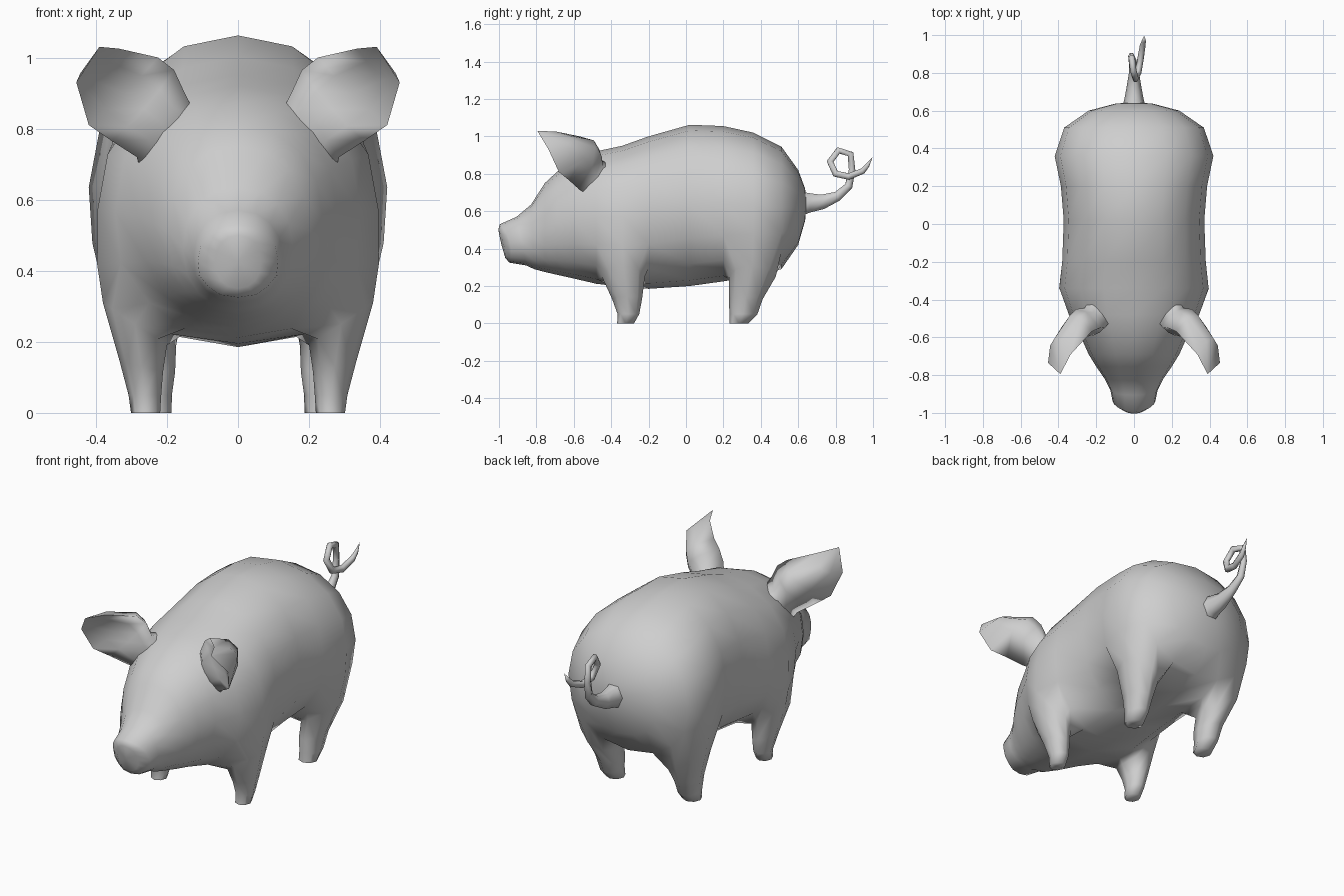
import bpy, bmesh, math
from mathutils import Vector

if "Cube" in bpy.data.objects:
    bpy.data.objects.remove(bpy.data.objects["Cube"])

skin = bpy.data.materials.new("skin_grey")
skin.diffuse_color = (0.62, 0.62, 0.62, 1)
skin.use_nodes = True
skin.node_tree.nodes["Principled BSDF"].inputs["Base Color"].default_value = skin.diffuse_color


def finish(bm, name, angle=85):
    bmesh.ops.recalc_face_normals(bm, faces=bm.faces)
    mesh = bpy.data.meshes.new(name)
    bm.to_mesh(mesh)
    bm.free()
    mesh.materials.append(skin)
    ob = bpy.data.objects.new(name, mesh)
    bpy.context.collection.objects.link(ob)
    bpy.ops.object.select_all(action='DESELECT')
    ob.select_set(True)
    bpy.context.view_layer.objects.active = ob
    bpy.ops.object.shade_smooth_by_angle(angle=math.radians(angle))
    return ob


def bridge(bm, a, b):
    n = len(a)
    for i in range(n):
        bm.faces.new((a[i], a[(i + 1) % n], b[(i + 1) % n], b[i]))


def fan(bm, ring, tip):
    v = bm.verts.new(tip)
    for i in range(len(ring)):
        bm.faces.new((ring[i], ring[(i + 1) % len(ring)], v))


def power(v, e):
    return math.copysign(abs(v) ** e, v)


# Body: rings along y as (y, top, bottom, half width, lean, side sweep, hip bulge)
SIDES = 16
stations = [
    (-0.985, 0.50, 0.35, 0.065, -0.25, 0.01, 1), (-0.97, 0.53, 0.325, 0.113, -0.25, 0.03, 1.03),
    (-0.88, 0.57, 0.31, 0.125, -0.2, 0, 1.03), (-0.82, 0.635, 0.29, 0.155, -0.05, 0, 1),
    (-0.755, 0.75, 0.275, 0.20, 0, 0, 1), (-0.69, 0.81, 0.26, 0.24, 0, 0, 1),
    (-0.60, 0.87, 0.24, 0.28, 0, 0, 1),
    (-0.48, 0.92, 0.212, 0.345, 0, 0, 1.03), (-0.34, 0.95, 0.195, 0.395, 0, 0, 1.08),
    (-0.20, 1.00, 0.185, 0.38, 0, 0, 1.03), (0.02, 1.062, 0.20, 0.372, 0, 0, 1),
    (0.20, 1.055, 0.225, 0.387, 0, 0, 1.02), (0.36, 1.02, 0.25, 0.42, 0, 0, 1.05),
    (0.51, 0.945, 0.29, 0.37, 0, 0, 1.02), (0.60, 0.82, 0.42, 0.24, 0, 0, 1),
    (0.637, 0.72, 0.55, 0.10, 0, 0, 1)]
bm = bmesh.new()
rings = []
for y, top, bottom, half, lean, sweep, hip in stations:
    ring = []
    for k in range(SIDES):
        a = 2 * math.pi * k / SIDES
        dz = (top - bottom) / 2 * power(math.cos(a), 0.93)
        x = half * power(math.sin(a), 0.93)
        if k in (5, 11):
            x *= hip
        elif k in (7, 9) and y < 0:
            x *= 2 * hip - 1
        ring.append(bm.verts.new((x, y + lean * dz + sweep * math.sin(a) ** 2, (top + bottom) / 2 + dz)))
    rings.append(ring)

# Legs: rings as (z, centre x, centre y, radius x, radius y, outward tilt)
front = [(0.25, 0.29, -0.335, 0.09, 0.115, 0.06), (0.13, 0.272, -0.315, 0.061, 0.08, 0.015),
         (0.05, 0.262, -0.308, 0.046, 0.058, 0), (0.0, 0.26, -0.323, 0.041, 0.045, 0)]
rear = [(0.25, 0.272, 0.355, 0.098, 0.125, 0.06), (0.13, 0.245, 0.32, 0.068, 0.09, 0.015),
        (0.05, 0.24, 0.307, 0.054, 0.075, 0), (0.0, 0.237, 0.283, 0.05, 0.05, 0)]
legs = [(8, front), (12, rear)]
AROUND = [(-1, -1), (0, -1), (1, -1), (1, 0), (1, 1), (0, 1), (-1, 1), (-1, 0)]
K_LEG = 6  # ring position on the lower side where a leg grows

# Body skin, leaving openings for the four legs
openings = {(m + i, k) for m, _ in legs for i in (-1, 0)
            for k in (K_LEG - 1, K_LEG, SIDES - K_LEG - 1, SIDES - K_LEG)}
for r in range(len(rings) - 1):
    for k in range(SIDES):
        if (r, k) not in openings:
            n = (k + 1) % SIDES
            bm.faces.new((rings[r][k], rings[r][n], rings[r + 1][n], rings[r + 1][k]))
fan(bm, rings[0], (0, -0.988, 0.425))
fan(bm, rings[-1], (0, 0.645, 0.64))

# Legs grown out of the openings
for m, rows in legs:
    for side in (1, -1):
        prev = []
        for i, j in AROUND:
            k = K_LEG + j
            prev.append(rings[m + i][k if side > 0 else SIDES - k])
        for z, cx, cy, rx, ry, tilt in rows:
            ring = []
            for i, j in AROUND:
                d = math.hypot(i, j)
                ring.append(bm.verts.new((side * (cx - rx * j / d), cy + ry * i / d, z - tilt * j / d)))
            bridge(bm, prev, ring)
            prev = ring
        bm.faces.new(prev)
loose = [v for v in bm.verts if not v.link_faces]
bmesh.ops.delete(bm, geom=loose, context='VERTS')
finish(bm, "body_with_legs")

# Ears: cupped sections as (outer edge, inner edge, back middle, hollow middle)
ear_sections = [
    ((0.27, -0.50, 0.67), (0.12, -0.51, 0.84), (0.23, -0.37, 0.83), (0.18, -0.55, 0.75)),
    ((0.285, -0.575, 0.72), (0.15, -0.545, 0.90), (0.258, -0.445, 0.84), (0.215, -0.59, 0.815)),
    ((0.355, -0.625, 0.765), (0.18, -0.55, 0.965), (0.305, -0.45, 0.89), (0.265, -0.59, 0.855)),
    ((0.42, -0.68, 0.81), (0.225, -0.57, 1.0), (0.34, -0.485, 0.94), (0.32, -0.60, 0.90)),
    ((0.455, -0.735, 0.93), (0.335, -0.69, 1.025), (0.42, -0.605, 0.98), (0.39, -0.68, 0.96))]


def arc(a, b, mid, steps=4):
    ctrl = 2 * mid - (a + b) / 2
    return [a * (1 - t) ** 2 + ctrl * 2 * t * (1 - t) + b * t * t
            for t in (i / steps for i in range(steps))]


for side, name in ((1, "left_ear"), (-1, "right_ear")):
    bm = bmesh.new()
    prev = None
    for section in ear_sections:
        a, b, back, hollow = (Vector((p[0] * side, p[1], p[2])) for p in section)
        ring = [bm.verts.new(p) for p in arc(a, b, back) + arc(b, a, hollow)]
        if prev:
            bridge(bm, prev, ring)
        prev = ring
    fan(bm, prev, (0.39 * side, -0.795, 1.03))
    finish(bm, name, 130)

# Curly tail: path points with radius
tail = [(0, 0.60, 0.64, 0.08), (0, 0.66, 0.645, 0.06), (0, 0.73, 0.65, 0.045),
        (0, 0.81, 0.68, 0.03), (-0.008, 0.87, 0.735, 0.024), (-0.014, 0.888, 0.82, 0.02),
        (-0.012, 0.88, 0.905, 0.02), (-0.004, 0.815, 0.925, 0.02), (0.008, 0.77, 0.865, 0.02),
        (0.022, 0.80, 0.80, 0.02), (0.034, 0.87, 0.785, 0.02), (0.046, 0.945, 0.815, 0.018),
        (0.052, 0.97, 0.845, 0.013)]
bm = bmesh.new()
prev = None
for n, (x, y, z, r) in enumerate(tail):
    before = Vector(tail[max(n - 1, 0)][:3])
    after = Vector(tail[min(n + 1, len(tail) - 1)][:3])
    along = (after - before).normalized()
    up = Vector((1, 0, 0)).cross(along).normalized()
    across = along.cross(up)
    ring = []
    for k in range(6):
        a = math.pi * k / 3
        p = Vector((x, y, z)) + r * (0.85 * math.cos(a) * across + math.sin(a) * up)
        ring.append(bm.verts.new(p))
    if prev:
        bridge(bm, prev, ring)
    else:
        bm.faces.new(ring)
    prev = ring
fan(bm, prev, (0.055, 0.998, 0.89))
finish(bm, "tail")
